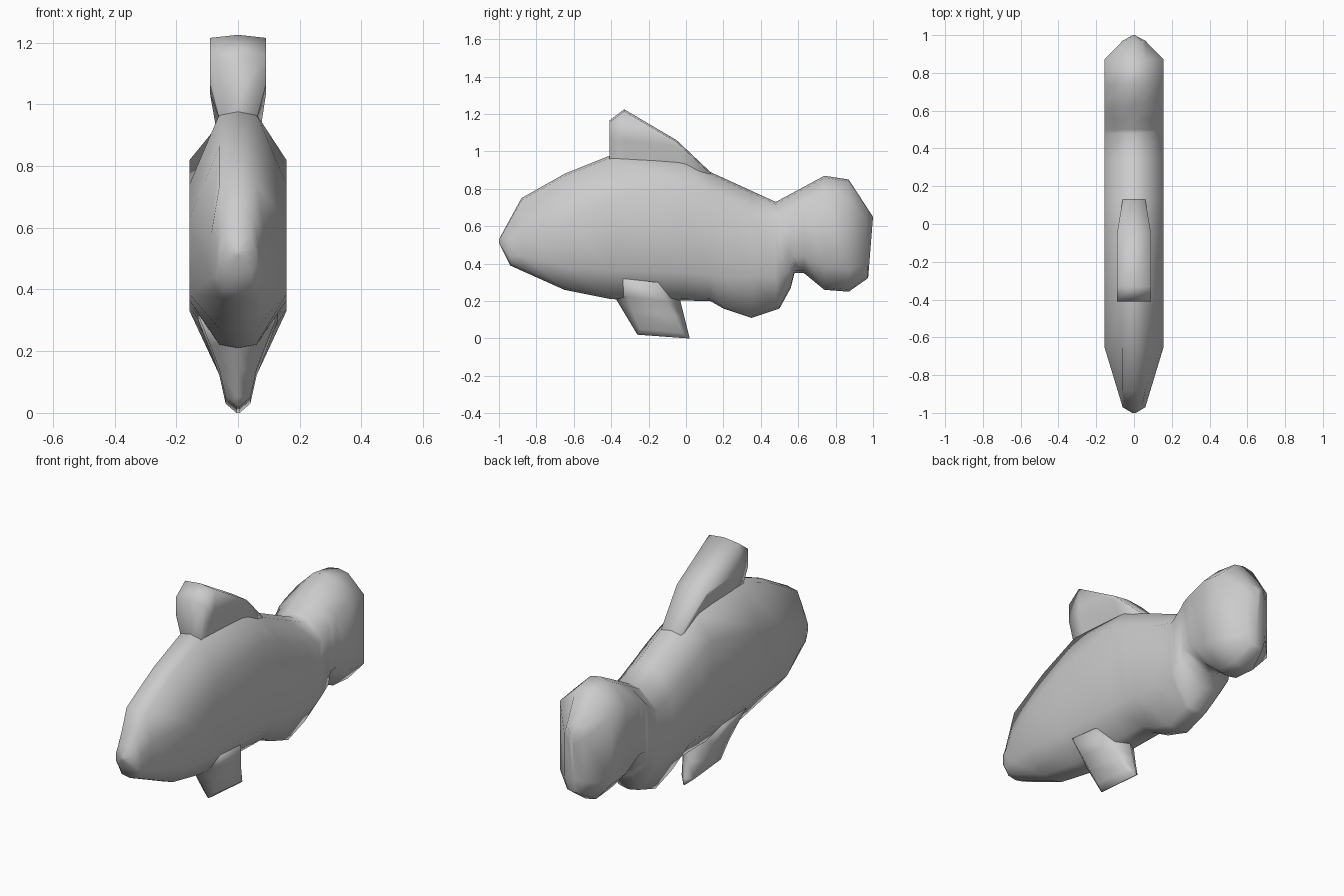
import bpy, bmesh

cube = bpy.data.objects.get("Cube")
if cube:
    bpy.data.objects.remove(cube)

SHADE = 0.6
colour = (SHADE, SHADE, SHADE, 1)
grey = bpy.data.materials.new("plain grey")
grey.use_nodes = True
grey.diffuse_color = colour
grey.node_tree.nodes["Principled BSDF"].inputs["Base Color"].default_value = colour


def follow(line, y):
    """Height (or width) of a profile line at position y."""
    for (start, first), (end, last) in zip(line, line[1:]):
        if y <= end:
            return first + (last - first) * (y - start) / (end - start)
    return line[-1][1]


def mirror_ring(half):
    """Close a half outline, running from centre line to centre line, across x = 0."""
    return half + [(-x, y, z) for x, y, z in reversed(half[1:-1])]


def loft(name, halves):
    """Skin mirrored cross-sections, cap the ends and shade smooth."""
    bm = bmesh.new()
    rings = [[bm.verts.new(point) for point in mirror_ring(half)] for half in halves]
    for ring, following in zip(rings, rings[1:]):
        for i in range(len(ring)):
            bm.faces.new((ring[i - 1], ring[i], following[i], following[i - 1]))
    bm.faces.new(rings[0])
    bm.faces.new(rings[-1])
    bmesh.ops.recalc_face_normals(bm, faces=bm.faces)
    for face in bm.faces:
        face.smooth = True
    mesh = bpy.data.meshes.new(name)
    bm.to_mesh(mesh)
    bm.free()
    mesh.materials.append(grey)
    obj = bpy.data.objects.new(name, mesh)
    bpy.context.collection.objects.link(obj)


# Body with belly lobe and tail: back, belly and half width along the length
back = [(-1, 0.53), (-0.88, 0.75), (-0.65, 0.88), (-0.4, 0.98), (0, 0.95),
        (0.13, 0.89), (0.48, 0.73), (0.74, 0.87), (0.87, 0.85), (1, 0.65)]
belly = [(-1, 0.51), (-0.94, 0.39), (-0.65, 0.26), (-0.4, 0.21), (0.13, 0.2),
         (0.2, 0.16), (0.35, 0.11), (0.5, 0.16), (0.56, 0.27), (0.58, 0.35),
         (0.63, 0.35), (0.74, 0.26), (0.87, 0.25), (0.97, 0.32), (1, 0.33)]
girth = [(-1, 0.01), (-0.97, 0.06), (-0.65, 0.157), (0.87, 0.157), (0.97, 0.06), (1, 0.01)]


def body_section(y):
    top, bottom, side = follow(back, y), follow(belly, y), follow(girth, y)
    middle, reach = (top + bottom) / 2, (top - bottom) / 2
    # The flat flank rises from the nose and stays above the belly lobe
    upper = middle + reach * max(0.1, min(0.65, 0.7 + 0.8 * y))
    lower = max(middle - reach * 0.6, min(0.33, middle))
    ridge = min(0.06, side * 0.7)
    bevel = ridge * 0.2
    lean = 0.08 if y == 1 else 0
    outline = [(0, top), (ridge, top - bevel), (side, upper),
               (side, lower), (ridge, bottom + bevel), (0, bottom)]
    return [(x, y - lean * (top - z), z) for x, z in outline]


stations = sorted({y for line in (back, belly, girth) for y, value in line})
loft("body_and_tail", [body_section(y) for y in stations])

# Dorsal fin: a ridge flaring out over a narrow neck
crest = [(-0.41, 1.165), (-0.33, 1.225), (-0.05, 1.06), (0.13, 0.89)]
NECK, FLARE, ROOT = 0.06, 0.09, 0.8


def dorsal_section(y, top):
    side = FLARE if y < 0 else NECK
    flare = min(1.06, top - 0.03)
    neck = min(0.95, top - 0.06)
    outline = [(0, top), (side, top - 0.01), (side, flare), (NECK, neck), (NECK, ROOT), (0, ROOT)]
    return [(x, y, z) for x, z in outline]


loft("dorsal_fin", [dorsal_section(y, top) for y, top in crest])

# Pelvic fin: height and half width, raked backwards towards the tip
taper = [(0.3, 0.13), (0.2, 0.09), (0.12, 0.06), (0.03, 0.04), (0, 0.005)]


def pelvic_section(z, side):
    front, rear = -0.26 - 0.6 * z, 0.02 - 0.25 * z
    inset = side * 0.8
    raised = z + 0.02
    return [(0, front, raised), (side, front + inset, raised), (side, rear - inset, z), (0, rear, z)]


loft("pelvic_fin", [pelvic_section(z, side) for z, side in taper])
